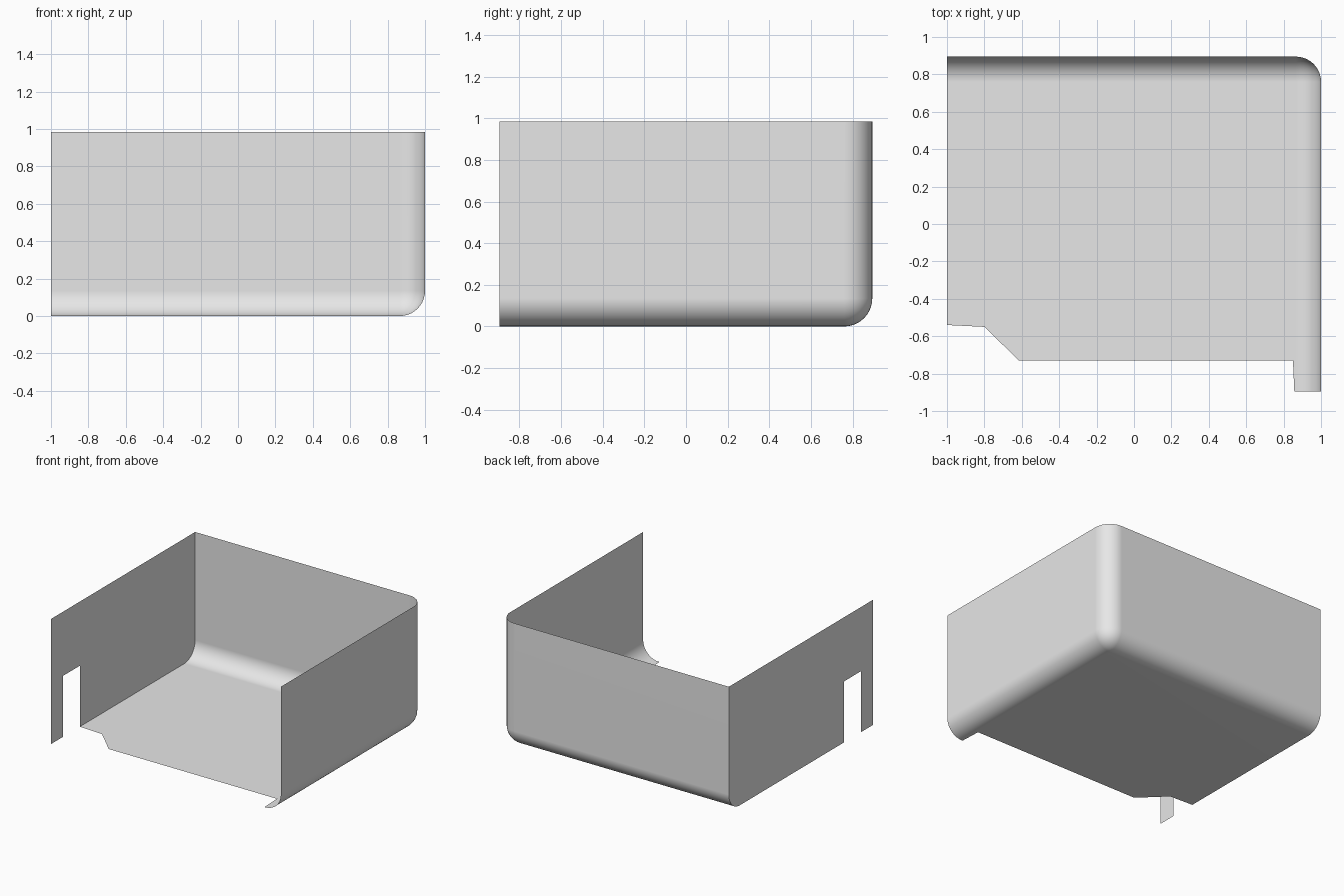
import bpy
import bmesh
import math

cube = bpy.data.objects.get("Cube")
if cube:
    bpy.data.objects.remove(cube, do_unlink=True)

X, Y, H = 1.0, 0.895, 0.985   # half width, half depth, height
R = 0.135                     # rounding radius
NOTCH_Y = -0.54               # back side of the wall notch

grey = bpy.data.materials.new("light grey")
grey.use_nodes = True
colour = (0.8, 0.8, 0.8, 1.0)
grey.diffuse_color = colour
grey.node_tree.nodes["Principled BSDF"].inputs["Base Color"].default_value = colour

bm = bmesh.new()


def panel(points):
    """Add one flat panel; panels share the corners they meet at."""
    bm.faces.new([bm.verts.new(p) for p in points])


# Floor with its stepped front edge
floor_outline = [(-X, NOTCH_Y), (-0.8, -0.55), (-0.615, -0.73), (0.85, -0.73),
                 (0.857, -Y), (X, -Y), (X, Y), (-X, Y)]
panel([(x, y, 0) for x, y in floor_outline])

# Wall with a notch and a narrow front strip
notched_outline = [(Y, 0), (NOTCH_Y, 0), (NOTCH_Y, 0.48), (-0.75, 0.48),
                   (-0.75, 0), (-Y, 0), (-Y, H), (Y, H)]
panel([(-X, y, z) for y, z in notched_outline])

# Back wall and plain side wall
panel([(-X, Y, 0), (-X, Y, H), (X, Y, H), (X, Y, 0)])
panel([(X, Y, 0), (X, Y, H), (X, -Y, H), (X, -Y, 0)])

bmesh.ops.remove_doubles(bm, verts=bm.verts[:], dist=0.0001)
bmesh.ops.recalc_face_normals(bm, faces=bm.faces[:])


def is_rounded(edge):
    """Edges shared by two of: floor, back wall, plain side wall."""
    a, b = (v.co for v in edge.verts)
    on = [abs(a.z) + abs(b.z) < 0.001,
          abs(a.y - Y) + abs(b.y - Y) < 0.001,
          abs(a.x - X) + abs(b.x - X) < 0.001]
    return len(edge.link_faces) == 2 and sum(on) == 2


# Round the three edges that meet in one corner
bmesh.ops.bevel(bm, geom=[e for e in bm.edges if is_rounded(e)], offset=R,
                offset_type='OFFSET', segments=10, profile=0.5,
                affect='EDGES', clamp_overlap=False)

mesh = bpy.data.meshes.new("open_cover")
bm.to_mesh(mesh)
bm.free()
mesh.materials.append(grey)
cover = bpy.data.objects.new("open_cover", mesh)
bpy.context.collection.objects.link(cover)

# Smooth rounding with crisp flat panels
bpy.ops.object.select_all(action='DESELECT')
cover.select_set(True)
bpy.context.view_layer.objects.active = cover
bpy.ops.object.shade_smooth_by_angle(angle=math.radians(35))
weighted = cover.modifiers.new("flat panels", 'WEIGHTED_NORMAL')
weighted.keep_sharp = True
